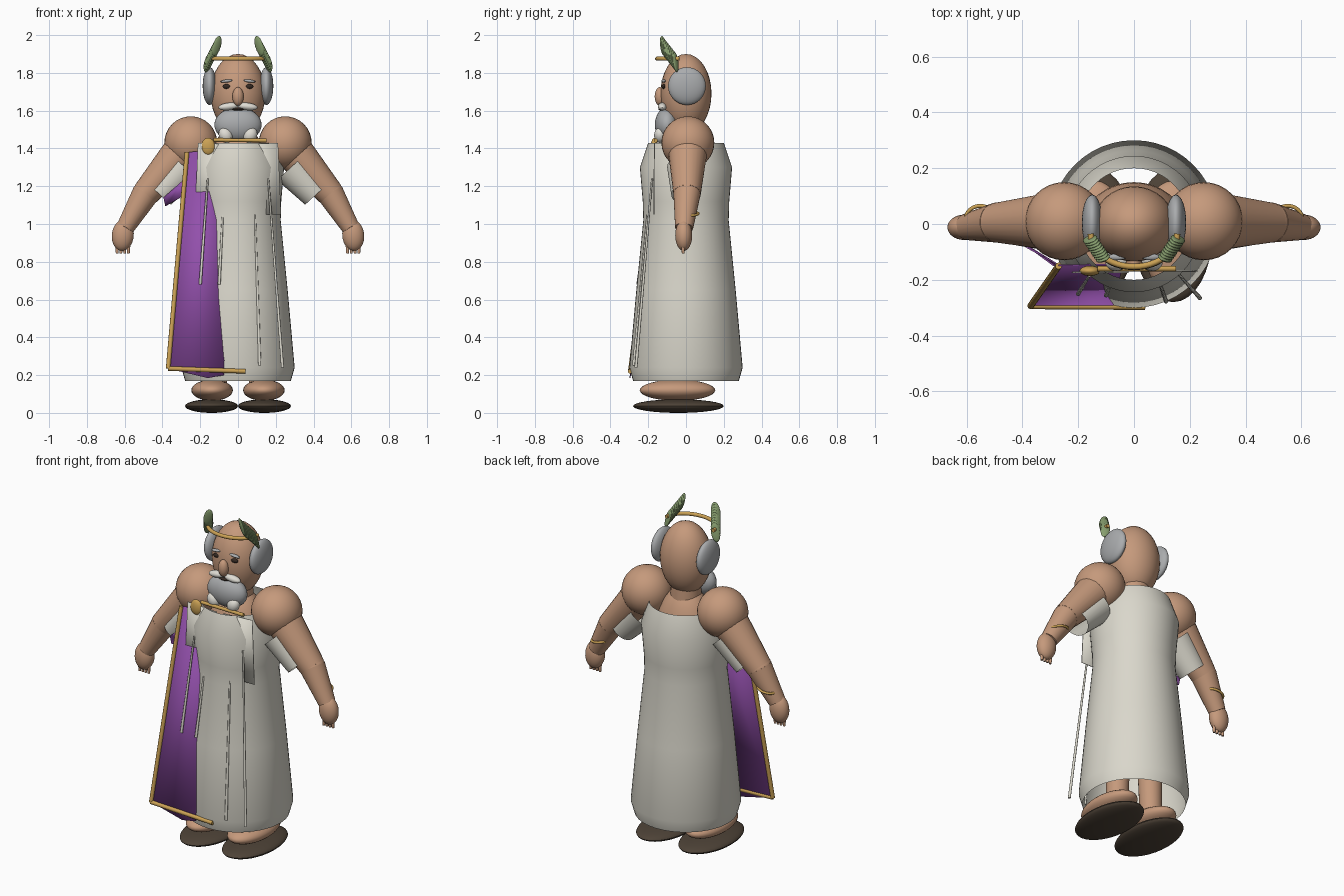
import bpy, bmesh, math
from mathutils import Vector, Matrix

cube = bpy.data.objects.get("Cube")
if cube:
    bpy.data.objects.remove(cube, do_unlink=True)


def material(name, r, g, b):
    m = bpy.data.materials.new(name)
    m.use_nodes = True
    m.diffuse_color = (r, g, b, 1)
    node = next(n for n in m.node_tree.nodes if n.type == 'BSDF_PRINCIPLED')
    node.inputs["Base Color"].default_value = (r, g, b, 1)
    node.inputs["Roughness"].default_value = 0.7
    return m


SKIN = material("skin", 0.56, 0.32, 0.2)
LINEN = material("linen", 0.7, 0.68, 0.6)
PURPLE = material("purple cloth", 0.29, 0.08, 0.41)
GOLD = material("gold", 0.6, 0.36, 0.09)
GREY = material("grey hair", 0.4, 0.41, 0.42)
WHITE = material("white hair", 0.74, 0.72, 0.66)
LEAF = material("leaf green", 0.25, 0.35, 0.16)
LEATHER = material("dark leather", 0.075, 0.055, 0.038)
DARK = material("dark eye", 0.035, 0.022, 0.016)


def finish(name, bm, mat, angle=40):
    mesh = bpy.data.meshes.new(name)
    bm.to_mesh(mesh)
    bm.free()
    mesh.materials.append(mat)
    ob = bpy.data.objects.new(name, mesh)
    bpy.context.collection.objects.link(ob)
    bpy.ops.object.select_all(action='DESELECT')
    ob.select_set(True)
    bpy.context.view_layer.objects.active = ob
    bpy.ops.object.shade_smooth_by_angle(angle=math.radians(angle))
    return ob


def ellipsoid(name, loc, radii, mat, rot=None, seg=32):
    bm = bmesh.new()
    bmesh.ops.create_uvsphere(bm, u_segments=seg, v_segments=seg // 2, radius=1)
    m = Matrix.Translation(loc) @ (rot or Matrix()) @ Matrix.Diagonal((*radii, 1))
    bm.transform(m)
    return finish(name, bm, mat)


def tube(name, a, b, r1, r2, mat, caps=True, seg=24):
    a, b = Vector(a), Vector(b)
    bm = bmesh.new()
    bmesh.ops.create_cone(bm, cap_ends=caps, segments=seg, radius1=r1, radius2=r2,
                          depth=(b - a).length)
    turn = (b - a).to_track_quat('Z', 'Y').to_matrix().to_4x4()
    bm.transform(Matrix.Translation((a + b) / 2) @ turn)
    return finish(name, bm, mat)


def plate(name, points, mat):
    bm = bmesh.new()
    bm.faces.new([bm.verts.new(p) for p in points])
    ob = finish(name, bm, mat)
    ob.modifiers.new("thickness", 'SOLIDIFY').thickness = 0.005
    return ob


def wire(name, points, radius, mat, closed=False):
    cu = bpy.data.curves.new(name, 'CURVE')
    cu.dimensions = '3D'
    cu.bevel_depth = radius
    cu.bevel_resolution = 3
    cu.use_fill_caps = True
    sp = cu.splines.new('POLY')
    sp.points.add(len(points) - 1)
    for p, co in zip(sp.points, points):
        p.co = (*co, 1)
    sp.use_cyclic_u = closed
    sp.use_smooth = True
    cu.materials.append(mat)
    ob = bpy.data.objects.new(name, cu)
    bpy.context.collection.objects.link(ob)
    return ob


# Robe: open lathed shell
profile = [(0.28, 0.17), (0.30, 0.24), (0.263, 0.65), (0.226, 1.02),
           (0.229, 1.12), (0.244, 1.3), (0.2, 1.43)]
bm = bmesh.new()
ring = [bm.verts.new((r, 0, z)) for r, z in profile]
edges = [bm.edges.new(pair) for pair in zip(ring, ring[1:])]
bmesh.ops.spin(bm, geom=ring + edges, cent=(0, 0, 0), axis=(0, 0, 1),
               angle=math.tau, steps=48, use_duplicate=False)
bmesh.ops.remove_doubles(bm, verts=bm.verts, dist=0.0005)
bmesh.ops.recalc_face_normals(bm, faces=bm.faces)
finish("robe", bm, LINEN)

# Torso, neck and head
ellipsoid("torso", (0, 0, 1.2), (0.18, 0.15, 0.32), SKIN)
tube("neck", (0, 0, 1.38), (0, 0, 1.56), 0.09, 0.08, SKIN)
ellipsoid("head", (0, 0, 1.69), (0.145, 0.135, 0.21), SKIN)
ellipsoid("nose", (0, -0.138, 1.675), (0.03, 0.028, 0.05), SKIN, seg=20)
ellipsoid("mouth", (0, -0.126, 1.607), (0.035, 0.02, 0.008), DARK, seg=16)
ellipsoid("beard", (0, -0.1, 1.525), (0.125, 0.065, 0.092), GREY)

for side, s in (("left", 1), ("right", -1)):
    # Face and hair
    slant = Matrix.Rotation(s * 0.12, 4, 'Y')
    ellipsoid(side + "_eye", (s * 0.058, -0.117, 1.728), (0.024, 0.012, 0.013), DARK, seg=16)
    ellipsoid(side + "_brow", (s * 0.06, -0.118, 1.757), (0.034, 0.012, 0.008), GREY, slant, 16)
    ellipsoid(side + "_moustache", (s * 0.05, -0.125, 1.622), (0.054, 0.024, 0.02), WHITE, slant, 20)
    ellipsoid(side + "_beard_curl", (s * 0.065, -0.137, 1.47), (0.036, 0.032, 0.043), WHITE,
              Matrix.Rotation(s * 0.5, 4, 'Y'), 20)
    ellipsoid(side + "_side_hair", (s * 0.15, 0.005, 1.73), (0.037, 0.1, 0.1), GREY)

    # Arm
    elbow, wrist = (s * 0.49, 0.005, 1.16), (s * 0.597, -0.01, 0.98)
    ellipsoid(side + "_shoulder", (s * 0.25, 0.01, 1.43), (0.14,) * 3, SKIN)
    tube(side + "_upper_arm", (s * 0.27, 0.01, 1.41), elbow, 0.108, 0.072, SKIN)
    ellipsoid(side + "_elbow", elbow, (0.071,) * 3, SKIN)
    tube(side + "_forearm", elbow, wrist, 0.072, 0.048, SKIN)
    ellipsoid(side + "_hand", (s * 0.61, -0.012, 0.94), (0.058, 0.045, 0.083), SKIN,
              Matrix.Rotation(-s * 0.1, 4, 'Y'))
    for i in range(4):
        x = s * (0.58 + i * 0.02)
        tube(f"{side}_finger_{i + 1}", (x, -0.015, 0.89), (x, -0.015, 0.843),
             0.011, 0.007, SKIN, seg=10)
    bracelet = [(s * (0.55 + 0.052 * math.cos(t)), 0.02 + 0.045 * math.sin(t),
                 1.055 - 0.01 * math.cos(t))
                for t in (k * math.tau / 32 for k in range(32))]
    wire(side + "_bracelet", bracelet, 0.007, GOLD, closed=True)

    # Sleeve and front panel
    tube(side + "_sleeve", (s * 0.28, 0, 1.30), (s * 0.413, 0, 1.155), 0.1, 0.078, LINEN, caps=False)
    plate(side + "_front_panel", [(s * 0.02, -0.17, 1.42), (s * 0.02, -0.17, 1.05),
                                  (s * 0.228, -0.172, 1.05), (s * 0.212, -0.17, 1.43)], LINEN)

    # Leg, foot and sandal
    tube(side + "_leg", (s * 0.12, 0, 0.12), (s * 0.1, 0, 0.95), 0.06, 0.08, SKIN)
    ellipsoid(side + "_foot", (s * 0.137, -0.045, 0.12), (0.11, 0.2, 0.056), SKIN)
    ellipsoid(side + "_sandal", (s * 0.14, -0.04, 0.036), (0.14, 0.24, 0.036), LEATHER)

    # Wreath leaves, fanned along the band
    axis = Vector((-s * 0.28, -0.1, 1)).normalized()
    for i in range(9):
        f = i / 8
        spot = Vector((s * 0.157, -0.055, 1.857)).lerp(Vector((s * 0.112, -0.122, 1.943)), f)
        side_axis = axis.cross(Vector((s * 0.04, 0.06, 0))).normalized()
        thin = axis.cross(side_axis)
        turn = Matrix((side_axis, thin, axis)).transposed().to_4x4()
        ellipsoid(f"{side}_wreath_leaf_{i + 1}", spot, (0.025, 0.009, 0.055), LEAF, turn, 16)

# Wreath band
arc = [math.pi * (1 + k / 24) for k in range(25)]
wire("wreath_band", [(0.155 * math.cos(t), -0.035 + 0.118 * math.sin(t), 1.875) for t in arc],
     0.011, GOLD)

# Robe folds
folds = [((-0.16, -0.185, 1.24), (-0.2, -0.25, 0.68)),
         ((-0.08, -0.205, 1.06), (-0.1, -0.255, 0.68)),
         ((0.09, -0.205, 1.05), (0.115, -0.277, 0.25)),
         ((0.16, -0.18, 1.24), (0.236, -0.265, 0.24))]
for i, (top, bottom) in enumerate(folds):
    tube(f"robe_fold_{i + 1}", top, bottom, 0.005, 0.008, LINEN, seg=10)

# Purple drape with gold trim and pin
top_corner, low_corner = (-0.27, -0.15, 1.38), (-0.37, -0.293, 0.235)
plate("drape", [top_corner, low_corner, (-0.16, -0.299, 0.185), (-0.075, -0.297, 0.2),
                (-0.04, -0.148, 1.4)], PURPLE)
plate("drape_tail", [(-0.27, -0.15, 1.25), (-0.395, -0.08, 1.14), (-0.385, -0.08, 1.095),
                     (-0.29, -0.15, 1.15)], PURPLE)
tube("drape_side_trim", top_corner, low_corner, 0.012, 0.012, GOLD, seg=12)
tube("drape_hem_trim", low_corner, (0.04, -0.296, 0.22), 0.012, 0.012, GOLD, seg=12)
ellipsoid("shoulder_pin", (-0.158, -0.168, 1.41), (0.037, 0.018, 0.046), GOLD, seg=24)
tube("neck_cord", (-0.13, -0.16, 1.445), (0.15, -0.16, 1.442), 0.01, 0.01, GOLD, seg=12)
